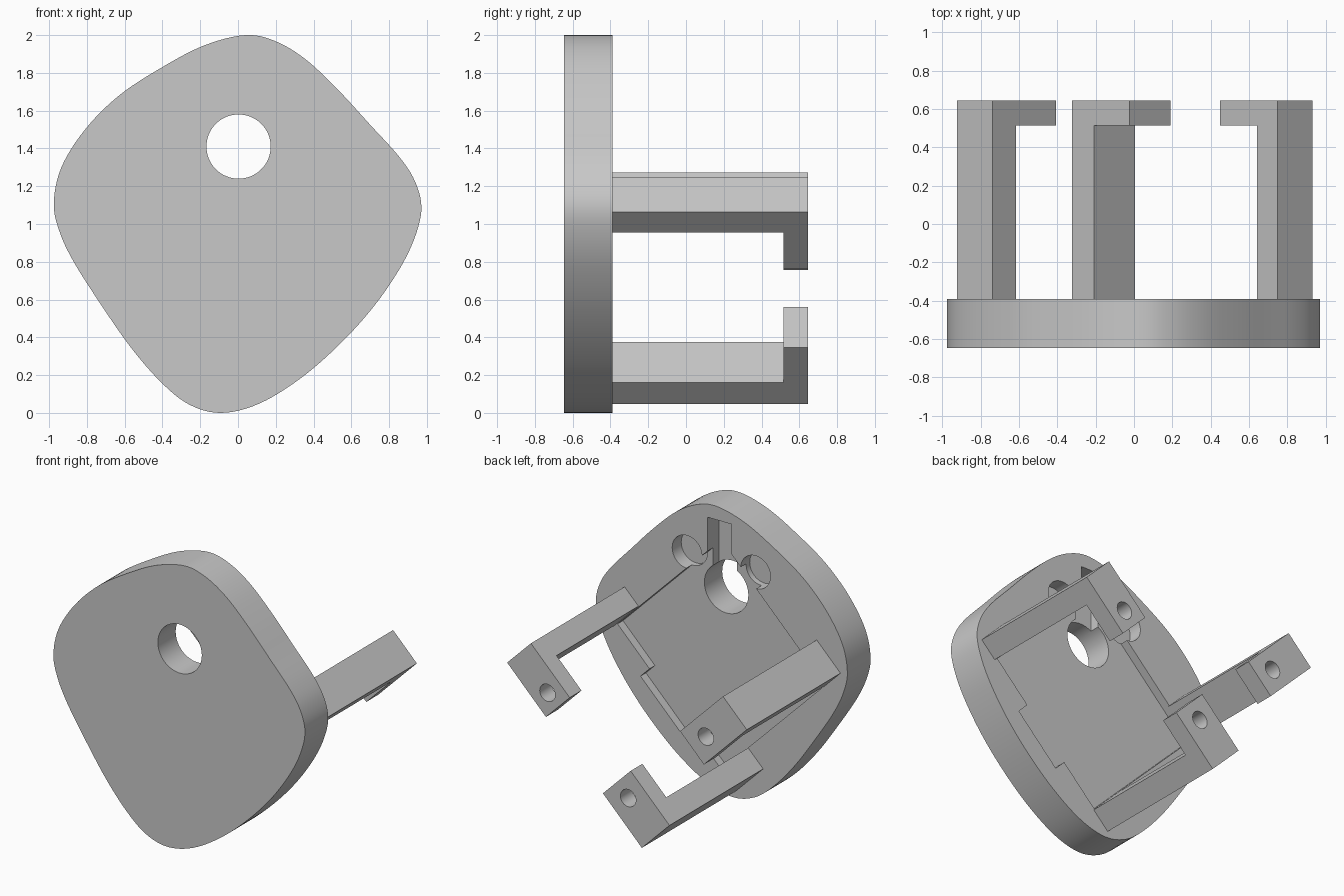
import bpy
import bmesh
import math
from mathutils import Vector

cube = bpy.data.objects.get("Cube")
if cube:
    bpy.data.objects.remove(cube)

grey = bpy.data.materials.new("plain grey")
grey.use_nodes = True
grey.diffuse_color = (0.58, 0.58, 0.58, 1)
grey.node_tree.nodes["Principled BSDF"].inputs["Base Color"].default_value = (0.58, 0.58, 0.58, 1)

BACK, FRONT, END = -0.39, -0.647, 0.645
FLOOR = BACK - 0.06


def sweep(name, points, offset):
    """Extrude a closed loop of 3D points along a vector."""
    bm = bmesh.new()
    face = bm.faces.new([bm.verts.new(p) for p in points])
    extruded = bmesh.ops.extrude_face_region(bm, geom=[face])["geom"]
    verts = [g for g in extruded if isinstance(g, bmesh.types.BMVert)]
    bmesh.ops.translate(bm, verts=verts, vec=offset)
    bmesh.ops.recalc_face_normals(bm, faces=bm.faces)
    mesh = bpy.data.meshes.new(name)
    bm.to_mesh(mesh)
    bm.free()
    mesh.materials.append(grey)
    obj = bpy.data.objects.new(name, mesh)
    bpy.context.collection.objects.link(obj)
    return obj


def prism(name, outline, y0, y1):
    return sweep(name, [(x, y0, z) for x, z in outline], Vector((0, y1 - y0, 0)))


def circle(x, z, r, n=48):
    return [(x + r * math.cos(math.tau * i / n), z + r * math.sin(math.tau * i / n))
            for i in range(n)]


def cut(target, cutter):
    cutter.hide_render = True
    mod = target.modifiers.new("cut", "BOOLEAN")
    mod.operation, mod.solver, mod.object = "DIFFERENCE", "EXACT", cutter
    bpy.context.view_layer.objects.active = target
    bpy.ops.object.modifier_apply(modifier=mod.name)
    bpy.data.objects.remove(cutter)


def smooth(obj):
    bpy.ops.object.select_all(action="DESELECT")
    obj.select_set(True)
    bpy.context.view_layer.objects.active = obj
    bpy.ops.object.shade_smooth_by_angle()


def smooth_loop(points, steps=6):
    """Closed Catmull-Rom curve through the points."""
    pts = [Vector(p) for p in points]
    out = []
    for i in range(len(pts)):
        a, b, c, d = (pts[(i + k - 1) % len(pts)] for k in range(4))
        for s in range(steps):
            t = s / steps
            out.append(0.5 * (2 * b + (c - a) * t + (2 * a - 5 * b + 4 * c - d) * t ** 2
                              + (3 * b - a - 3 * c + d) * t ** 3))
    return out


# Rounded plate
outline = smooth_loop([
    (0.04, 2.0), (0.2, 1.967), (0.36, 1.87), (0.53, 1.71), (0.7, 1.525), (0.85, 1.36),
    (0.935, 1.23), (0.971, 1.09), (0.94, 0.94), (0.86, 0.77), (0.72, 0.565),
    (0.54, 0.365), (0.33, 0.182), (0.11, 0.048), (-0.09, 0.0), (-0.26, 0.045),
    (-0.41, 0.165), (-0.57, 0.35), (-0.73, 0.58), (-0.87, 0.8), (-0.945, 0.96),
    (-0.975, 1.11), (-0.935, 1.3), (-0.81, 1.5), (-0.63, 1.68), (-0.41, 1.825),
    (-0.18, 1.945)])
plate = prism("back_plate", outline, FRONT, BACK)


# Diagonal recess with a side notch; u = x + z, v = z - x
def diagonal(u, v):
    return ((u - v) / 2, (u + v) / 2)


lo, hi = 0.17, 1.775
recess = [diagonal(u, v) for u, v in (
    (lo, lo), (0.67, lo), (0.67, 0.03), (1.28, 0.03), (1.28, lo),
    (hi, lo), (hi, hi), (lo, hi))]
cut(plate, prism("recess_cutter", recess, FLOOR, 0))

# Slot above the hole, round pockets either side, and the through hole
slot = [(-0.08, 1.5), (0.107, 1.5), (0.107, 1.905), (-0.08, 1.905)]
cut(plate, prism("slot_cutter", slot, BACK - 0.13, 0))
for side in (-1, 1):
    cut(plate, prism("pocket_cutter", circle(side * 0.265, 1.62, 0.115), BACK - 0.1, 0))
cut(plate, prism("hole_cutter", circle(0.003, 1.41, 0.17, 64), -1, 0))
smooth(plate)


# Hooked arms: corner, inward direction, width vector, thickness,
# hook reach and distance of the screw hole from the hook tip
def hooked_arm(name, corner, inward, width, thick, reach, inset):
    x, z = corner
    dx, dz = inward
    hook = 0.515
    profile = [(0, BACK - 0.01), (thick, BACK - 0.01), (thick, hook),
               (reach, hook), (reach, END), (0, END)]
    arm = sweep(name, [(x + dx * s, y, z + dz * s) for s, y in profile],
                Vector((width[0], 0, width[1])))
    s = reach - inset
    screw = circle(x + dx * s + width[0] / 2, z + dz * s + width[1] / 2, 0.06, 32)
    cut(arm, prism("screw_cutter", screw, hook - 0.1, 1))
    smooth(arm)


hooked_arm("left_arm", (0.932, 1.063), (-1, -1), (-0.184, 0.184), 0.107, 0.3, 0.08)
hooked_arm("right_arm", (-0.922, 1.089), (1, -1), (0.184, 0.184), 0.122, 0.332, 0.107)
hooked_arm("lower_arm", (-0.11, 0.046), (1, 1), (-0.214, 0.214), 0.116, 0.301, 0.088)
